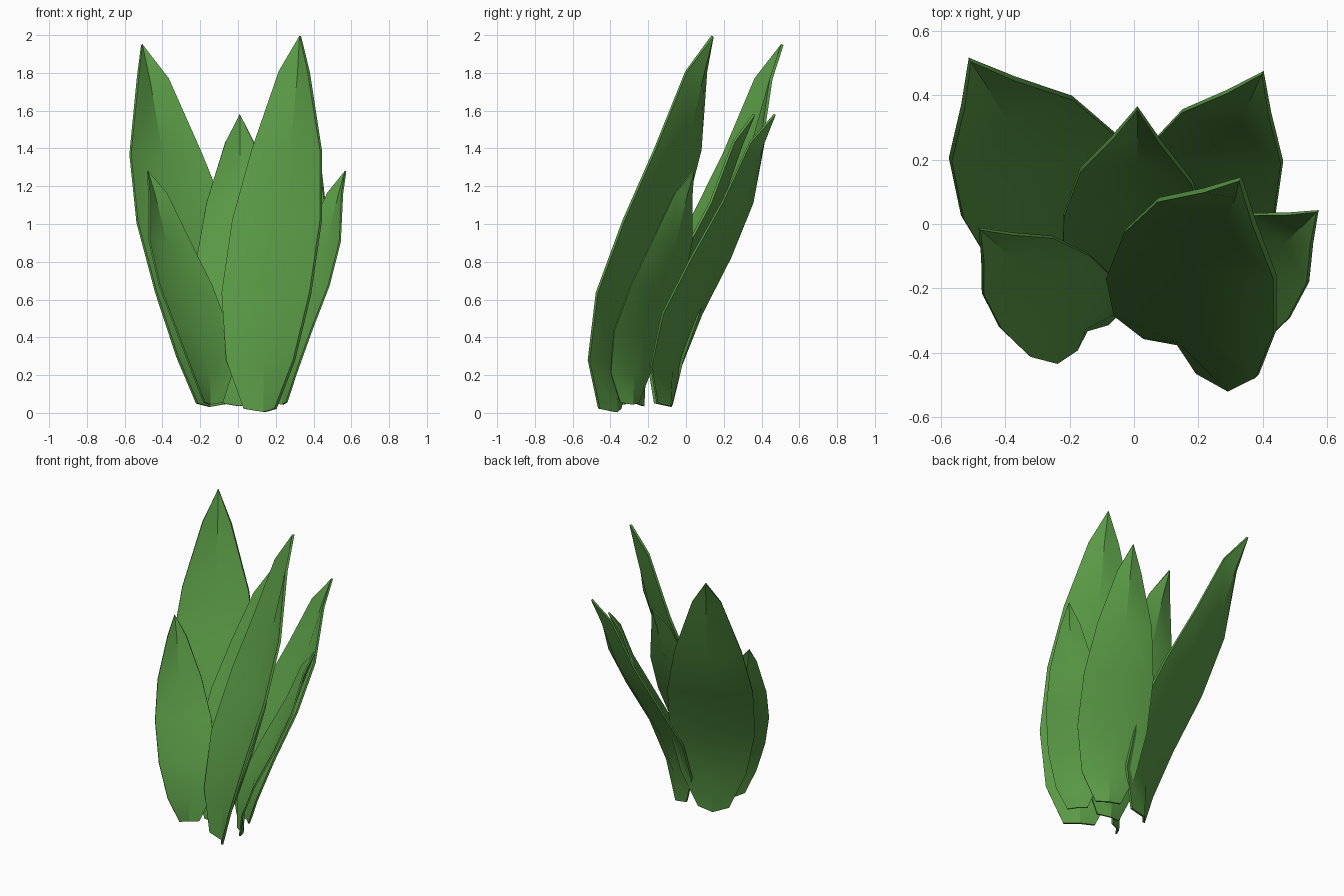
import bpy, bmesh
from mathutils import Vector

if "Cube" in bpy.data.objects:
    bpy.data.objects.remove(bpy.data.objects["Cube"])

green = bpy.data.materials.new("leaf_green")
green.diffuse_color = (0.10, 0.32, 0.06, 1)
green.use_nodes = True
green.node_tree.nodes["Principled BSDF"].inputs["Base Color"].default_value = green.diffuse_color

# Shared leaf profile: height fraction, lean fraction, half width / length
PROFILE = [(0, 0, .05), (.13, .015, .107), (.31, .16, .14), (.505, .42, .14),
           (.695, .66, .109), (.905, .84, .047), (1, 1, 0)]


def leaf(name, base, tip, across, length):
    """Pointed leaf with a folded midrib, arching from base to tip."""
    base, tip = Vector(base), Vector(tip)
    side = Vector((across[0], across[1], 0)).normalized()
    back = Vector((-side.y, side.x, 0))
    rib = (back * .021 + Vector((0, 0, -.009))) * length
    bm = bmesh.new()
    rows = []
    for h, lean, w in PROFILE:
        c = base.lerp(tip, lean)
        c.z = base.z + (tip.z - base.z) * h
        if w == 0:
            rows.append([bm.verts.new(c)])
        else:
            half = side * w * length
            rows.append([bm.verts.new(p) for p in (c - half, c + rib, c + half)])
    for a, b in zip(rows, rows[1:]):
        for i in range(2):
            if len(b) == 1:
                bm.faces.new((a[i], a[i + 1], b[0]))
            else:
                bm.faces.new((a[i], a[i + 1], b[i + 1], b[i]))
    mesh = bpy.data.meshes.new(name)
    bm.to_mesh(mesh)
    bm.free()
    mesh.materials.append(green)
    ob = bpy.data.objects.new(name, mesh)
    bpy.context.collection.objects.link(ob)
    # Thin, even leaf thickness
    solid = ob.modifiers.new("thickness", 'SOLIDIFY')
    solid.thickness = .008 * length
    solid.offset = 0
    bpy.ops.object.select_all(action='DESELECT')
    ob.select_set(True)
    bpy.context.view_layer.objects.active = ob
    bpy.ops.object.modifier_apply(modifier=solid.name)
    bpy.ops.object.shade_smooth_by_angle(angle=.52)


# Two tall, two medium and two short leaves
leaf("tall_front_leaf", (.115, -.405, .022), (.33, .14, 1.995), (.83, -.55), 2.0)
leaf("tall_back_leaf", (-.13, -.12, .05), (-.51, .51, 1.95), (.89, .45), 1.95)
leaf("medium_middle_leaf", (0, -.26, .05), (.01, .36, 1.58), (.99, -.11), 1.6)
leaf("medium_back_leaf", (.12, -.115, .05), (.40, .47, 1.58), (.89, -.46), 1.6)
leaf("short_left_leaf", (-.13, -.35, .055), (-.48, -.015, 1.28), (.77, .63), 1.28)
leaf("short_right_leaf", (.215, -.30, .055), (.57, .04, 1.28), (.65, -.76), 1.28)
